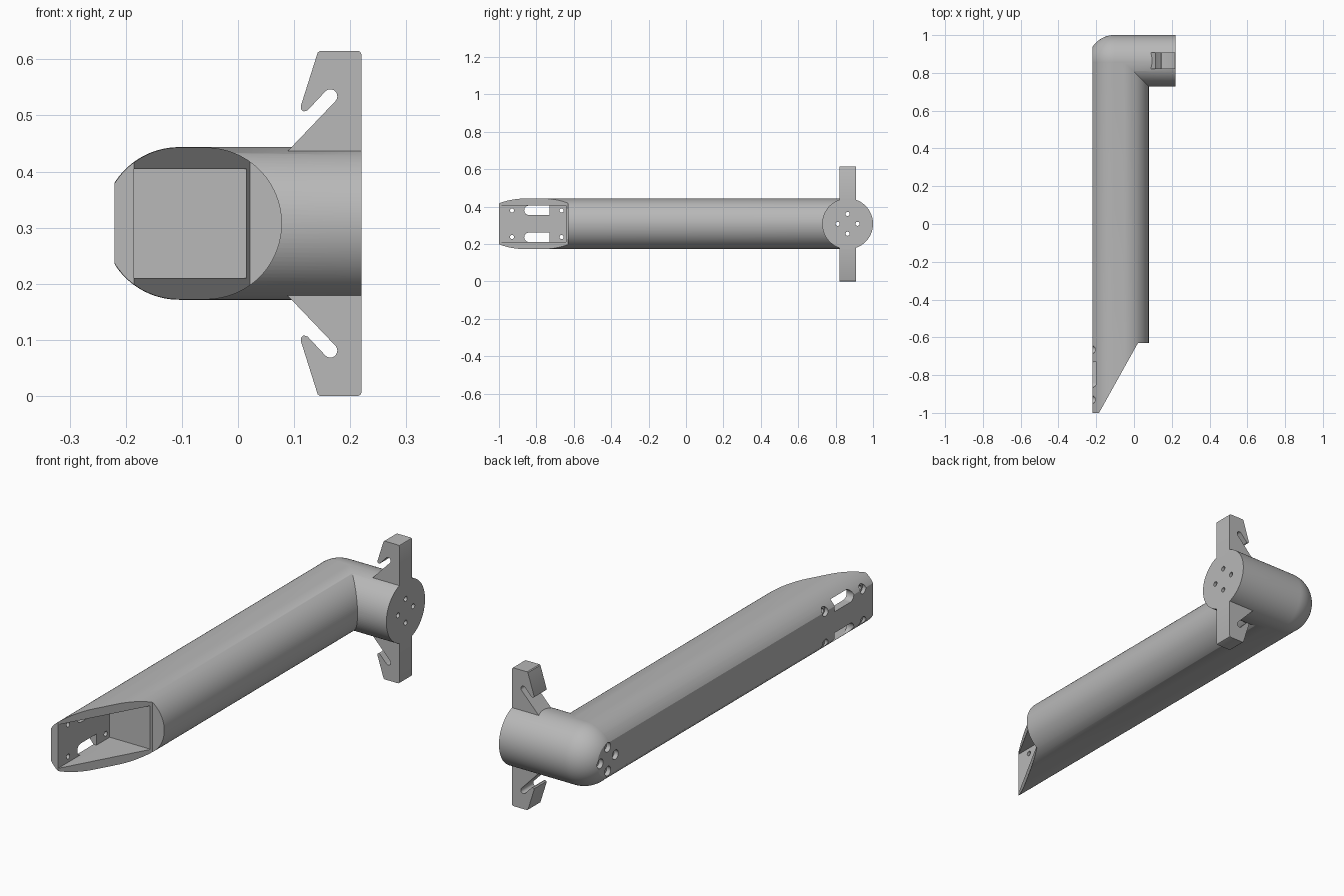
import bpy, bmesh
from math import sin, cos, pi, radians
from mathutils import Matrix, Vector

if "Cube" in bpy.data.objects:
    bpy.data.objects.remove(bpy.data.objects["Cube"])

MID = 0.3075          # height of both axes
ARM_Y = 0.864         # short arm axis
R_TUBE, R_ARM = 0.1353, 0.136
X_FLAT, X_END = -0.22, 0.22

grey = bpy.data.materials.new("plain_grey")
grey.use_nodes = True
grey.diffuse_color = (0.48, 0.48, 0.48, 1)
grey.node_tree.nodes["Principled BSDF"].inputs["Base Color"].default_value = (0.48, 0.48, 0.48, 1)


def make(name, bm):
    bmesh.ops.recalc_face_normals(bm, faces=bm.faces[:])
    mesh = bpy.data.meshes.new(name)
    bm.to_mesh(mesh)
    bm.free()
    mesh.materials.append(grey)
    obj = bpy.data.objects.new(name, mesh)
    bpy.context.scene.collection.objects.link(obj)
    return obj


def prism(name, pts, axis, a, b):
    """Extrude a 2D outline along an axis from a to b."""
    place = {"x": lambda u, v, t: (t, u, v),
             "y": lambda u, v, t: (u, t, v),
             "z": lambda u, v, t: (u, v, t)}[axis]
    bm = bmesh.new()
    face = bm.faces.new([bm.verts.new(place(u, v, a)) for u, v in pts])
    out = bmesh.ops.extrude_face_region(bm, geom=[face], use_keep_orig=True)
    move = Vector(place(0, 0, b - a))
    bmesh.ops.translate(bm, vec=move, verts=[g for g in out["geom"] if isinstance(g, bmesh.types.BMVert)])
    return make(name, bm)


def arc(cu, cv, r, start, end, n):
    steps = [radians(start + (end - start) * i / n) for i in range(n + 1)]
    return [(cu + r * cos(t), cv + r * sin(t)) for t in steps]


def rect(u0, u1, v0, v1):
    return [(u0, v0), (u1, v0), (u1, v1), (u0, v1)]


def select(obj):
    bpy.ops.object.select_all(action="DESELECT")
    obj.select_set(True)
    bpy.context.view_layer.objects.active = obj


def combine(obj, tool, operation):
    mod = obj.modifiers.new("combine", "BOOLEAN")
    mod.operation, mod.solver, mod.object = operation, "EXACT", tool
    select(obj)
    bpy.ops.object.modifier_apply(modifier=mod.name)
    bpy.data.objects.remove(tool)


# Long tube: two half circles joined by short flats
outline = arc(-0.057, MID, R_TUBE, -90, 90, 48) + arc(-0.105, MID, R_TUBE, 90, 270, 48)
body = prism("bent_tube", outline, "y", -1, ARM_Y)

# Short arm with a rounded elbow, turned about the x axis
bm = bmesh.new()
side = [(-0.105 - R_ARM * cos(t), R_ARM * sin(t)) for t in [i * pi / 48 for i in range(25)]]
side[0] = (side[0][0], 0)
side += [(X_END, R_ARM), (X_END, 0)]
verts = [bm.verts.new((x, ARM_Y, MID + r)) for x, r in side]
edges = [bm.edges.new(pair) for pair in zip(verts, verts[1:])]
bmesh.ops.spin(bm, geom=verts + edges, cent=(0, ARM_Y, MID), axis=(1, 0, 0),
               angle=2 * pi, steps=96, use_duplicate=False)
bmesh.ops.remove_doubles(bm, verts=bm.verts[:], dist=1e-5)
combine(body, make("short_arm", bm), "UNION")

# Flat mounting side, slanted mouth and square pocket
cutters = [
    prism("flat_cutter", rect(-0.5, X_FLAT, -1.5, 1.5), "z", -0.5, 1),
    prism("mouth_cutter", [(-0.185, -1.2), (0.5, -1.2), (0.5, -0.63), (0.021, -0.63), (-0.185, -1)],
          "z", -0.5, 1),
    prism("pocket_cutter", rect(-0.185, 0.015, MID - 0.097, MID + 0.097), "y", -1.3, -0.637),
]

# Slots and counterbored screw holes through the pocket wall
for s in (-1, 1):
    slot = arc(-0.84, MID + s * 0.072, 0.025, 90, 270, 16)
    slot += [(-0.73, MID + s * 0.072 - 0.025), (-0.73, MID + s * 0.072 + 0.025)]
    cutters.append(prism("slot_cutter", slot, "x", -0.3, -0.15))
    for y in (-0.93, -0.665):
        z = MID + s * 0.071
        cutters.append(prism("screw_cutter", arc(y, z, 0.011, 0, 345, 23), "x", -0.3, -0.15))
        cutters.append(prism("bore_cutter", arc(y, z, 0.02, 0, 345, 23), "x", -0.3, -0.203))

# Four long screw holes through the short arm
for k in range(4):
    y, z = ARM_Y + 0.053 * cos(k * pi / 2), MID + 0.053 * sin(k * pi / 2)
    cutters.append(prism("long_screw_cutter", arc(y, z, 0.011, 0, 345, 23), "x", -0.4, 0.4))
    cutters.append(prism("long_bore_cutter", arc(y, z, 0.021, 0, 345, 23), "x", -0.4, -0.2))

for cutter in cutters:
    combine(body, cutter, "DIFFERENCE")

# Hooks above and below the short arm, each with a slanted notch
hook = [(0.072, 0.419), (X_END, 0.419), (X_END, 0.609), (0.218, 0.613), (0.214, 0.615),
        (0.146, 0.615), (0.142, 0.612), (0.112, 0.517), (0.112, 0.511), (0.117, 0.507),
        (0.124, 0.509)]
hook += arc(0.1645, 0.534, 0.0125, 135, -45, 12)
for name, s in (("upper_hook", 1), ("lower_hook", -1)):
    pts = [(x, MID + s * (z - MID)) for x, z in hook]
    plate = prism(name, pts, "y", ARM_Y - 0.044, ARM_Y + 0.044)
    select(plate)
    bpy.ops.object.shade_smooth_by_angle(angle=radians(30))

select(body)
bpy.ops.object.shade_smooth_by_angle(angle=radians(30))
